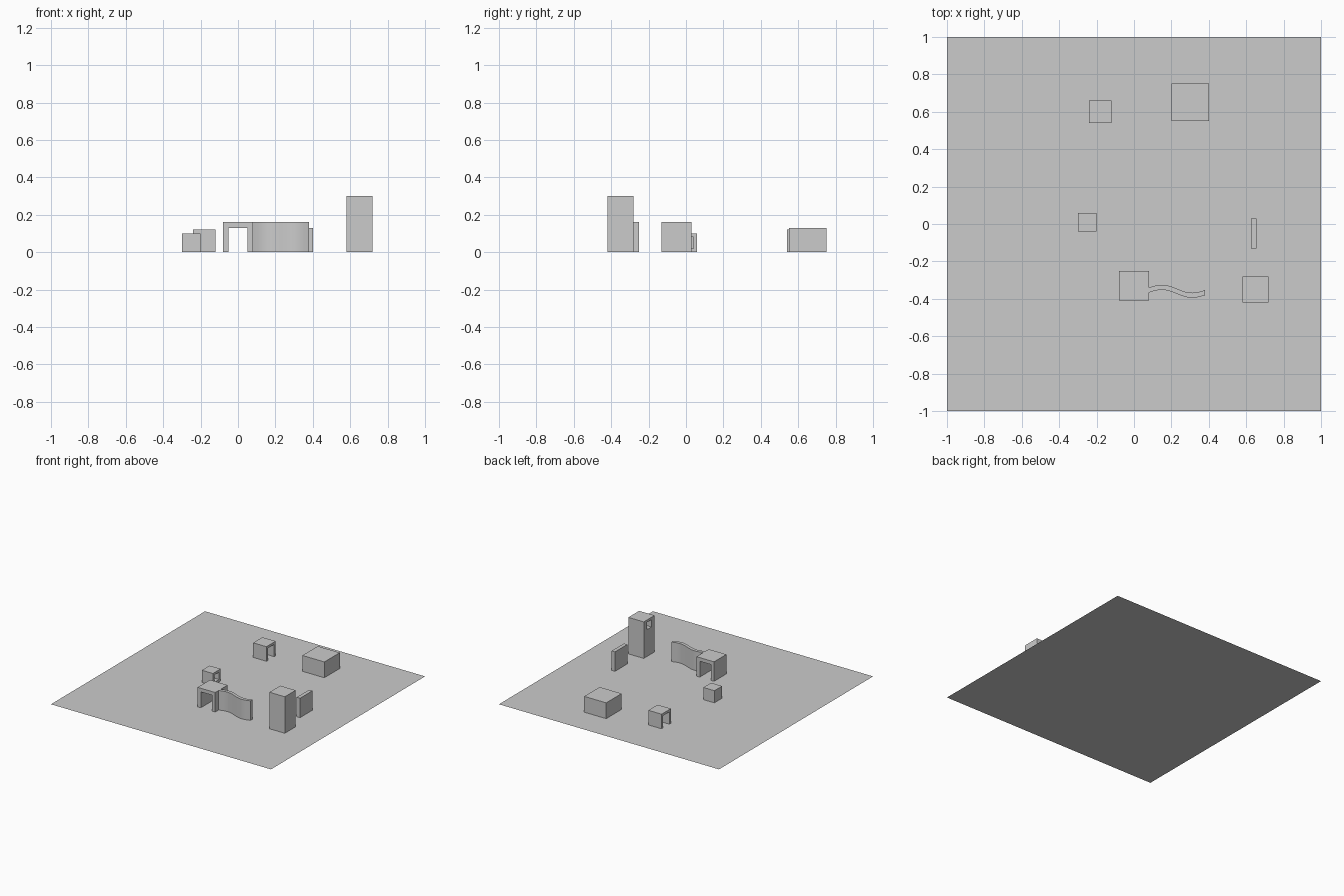
import bpy, math

if "Cube" in bpy.data.objects:
    bpy.data.objects.remove(bpy.data.objects["Cube"])


def mesh_object(name, verts, faces):
    me = bpy.data.meshes.new(name)
    me.from_pydata(verts, [], faces)
    ob = bpy.data.objects.new(name, me)
    bpy.context.collection.objects.link(ob)
    return ob


def prism(name, outline, to_xyz, a, b):
    """Extrude a 2D counter-clockwise outline between a and b."""
    n = len(outline)
    verts = [to_xyz(u, v, w) for w in (a, b) for u, v in outline]
    faces = [tuple(range(n))[::-1], tuple(range(n, 2 * n))]
    faces += [(i, (i + 1) % n, n + (i + 1) % n, n + i) for i in range(n)]
    ob = mesh_object(name, verts, faces)
    bpy.context.view_layer.objects.active = ob
    bpy.ops.object.mode_set(mode='EDIT')
    bpy.ops.mesh.select_all(action='SELECT')
    bpy.ops.mesh.normals_make_consistent(inside=False)
    bpy.ops.object.mode_set(mode='OBJECT')
    return ob


def block(name, x, y, z):
    rect = [(x[0], y[0]), (x[1], y[0]), (x[1], y[1]), (x[0], y[1])]
    return prism(name, rect, lambda u, v, w: (u, v, w), *z)


def arch_outline(c, half, height, wall):
    i, t = half - wall, height - wall
    return [(c - half, 0), (c - i, 0), (c - i, t), (c + i, t), (c + i, 0),
            (c + half, 0), (c + half, height), (c - half, height)]


def pocket(ob, x, y, z):
    cutter = block(ob.name + "_cutter", x, y, z)
    cutter.hide_render = True
    cutter.hide_set(True)
    mod = ob.modifiers.new("pocket", 'BOOLEAN')
    mod.operation = 'DIFFERENCE'
    mod.solver = 'EXACT'
    mod.object = cutter


# ground sheet
mesh_object("ground_sheet", [(-1, -1, 0), (1, -1, 0), (1, 1, 0), (-1, 1, 0)], [(0, 1, 2, 3)])

# plain blocks
block("low_block", (0.20, 0.40), (0.55, 0.75), (0, 0.13))
block("straight_wall", (0.625, 0.655), (-0.13, 0.03), (0, 0.16))

# tower with a window recess facing -x
tower = block("tower", (0.58, 0.72), (-0.42, -0.28), (0, 0.30))
pocket(tower, (0.50, 0.68), (-0.38, -0.32), (0.22, 0.28))

# small cube with a recess facing +x
cube = block("small_cube", (-0.30, -0.20), (-0.04, 0.06), (0, 0.10))
pocket(cube, (-0.27, -0.15), (-0.02, 0.04), (0.02, 0.08))

# arches: the front one opens along y, the rear one along x
prism("front_arch", arch_outline(0, 0.08, 0.16, 0.03), lambda u, v, w: (u, w, v), -0.41, -0.25)
prism("rear_arch", arch_outline(0.60, 0.06, 0.12, 0.02), lambda u, v, w: (w, u, v), -0.24, -0.12)

# wavy wall
N = 32
mid = [(0.08 + 0.30 * i / N,
        -0.353 - 0.014 * i / N + 0.0175 * math.sin(2 * math.pi * i / N)) for i in range(N + 1)]
outline = [(x, y - 0.0135) for x, y in mid] + [(x, y + 0.0135) for x, y in reversed(mid)]
wavy = prism("wavy_wall", outline, lambda u, v, w: (u, v, w), 0, 0.16)
bpy.ops.object.select_all(action='DESELECT')
wavy.select_set(True)
bpy.context.view_layer.objects.active = wavy
bpy.ops.object.shade_smooth_by_angle(angle=math.radians(30))
